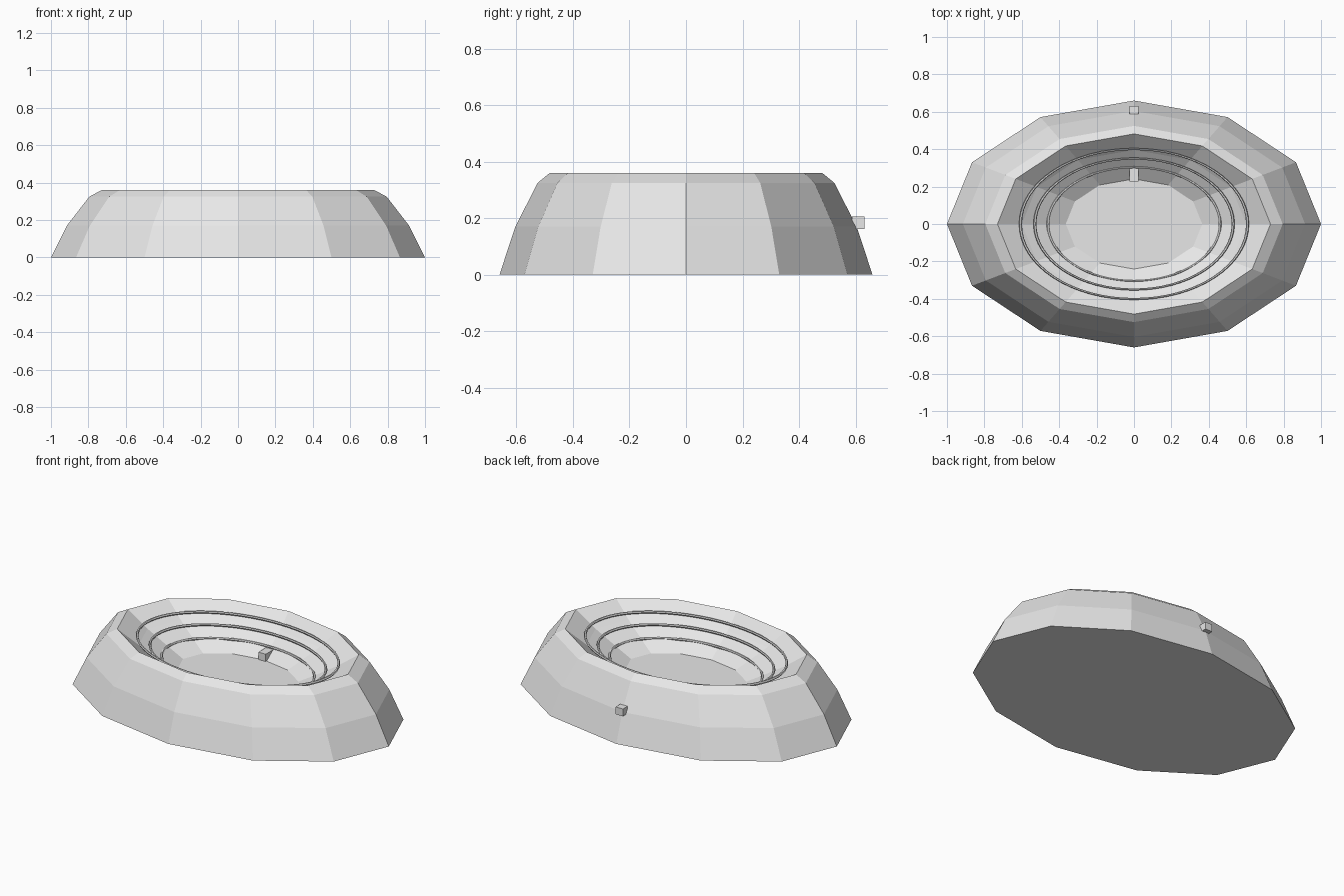
import bpy, bmesh
from math import cos, sin, tau

cube = bpy.data.objects.get("Cube")
if cube:
    bpy.data.objects.remove(cube, do_unlink=True)

RATIO = 0.66  # depth of the oval relative to its width

grey = bpy.data.materials.new("pale_grey")
grey.use_nodes = True
colour = (0.8, 0.8, 0.8, 1)
grey.diffuse_color = colour
grey.node_tree.nodes["Principled BSDF"].inputs["Base Color"].default_value = colour


def finish(name, bm):
    bmesh.ops.recalc_face_normals(bm, faces=bm.faces)
    mesh = bpy.data.meshes.new(name)
    bm.to_mesh(mesh)
    bm.free()
    mesh.materials.append(grey)
    obj = bpy.data.objects.new(name, mesh)
    bpy.context.collection.objects.link(obj)
    return obj


def bridge(bm, a, b):
    n = len(a)
    for i in range(n):
        j = (i + 1) % n
        bm.faces.new((a[i], a[j], b[j], b[i]))


def oval_loop(bm, radius, z, sides):
    return [bm.verts.new((radius * cos(tau * i / sides),
                          radius * RATIO * sin(tau * i / sides), z))
            for i in range(sides)]


# Twelve-sided shell: outer wall, sharp rim, sloped seating and flat field
profile = [(1, 0), (0.915, 0.17), (0.795, 0.325), (0.73, 0.36),
           (0.6, 0.278), (0.46, 0.206), (0.365, 0.16)]
bm = bmesh.new()
loops = [oval_loop(bm, r, z, 12) for r, z in profile]
for a, b in zip(loops, loops[1:]):
    bridge(bm, a, b)
bm.faces.new(loops[0])
bm.faces.new(loops[-1])
finish("stadium_shell", bm)


# Thin oval rails around the seating
def rail(name, radius, z, thick=0.008, sides=64, around=6):
    bm = bmesh.new()
    rings = [oval_loop(bm, radius + thick * cos(tau * k / around),
                       z + thick * sin(tau * k / around), sides)
             for k in range(around)]
    for k in range(around):
        bridge(bm, rings[k], rings[(k + 1) % around])
    finish(name, bm)


rail("upper_rail", 0.607, 0.315)
rail("middle_rail", 0.53, 0.268)
rail("lower_rail", 0.46, 0.213)


# Entrance blocks at the back, outside and inside
def block(name, y, z, size):
    bm = bmesh.new()
    bmesh.ops.create_cube(bm, size=1)
    bmesh.ops.scale(bm, vec=size, verts=bm.verts)
    bmesh.ops.translate(bm, vec=(0, y, z), verts=bm.verts)
    finish(name, bm)


block("outer_entrance", 0.61, 0.183, (0.048, 0.044, 0.044))
block("inner_entrance", 0.265, 0.183, (0.048, 0.075, 0.044))
